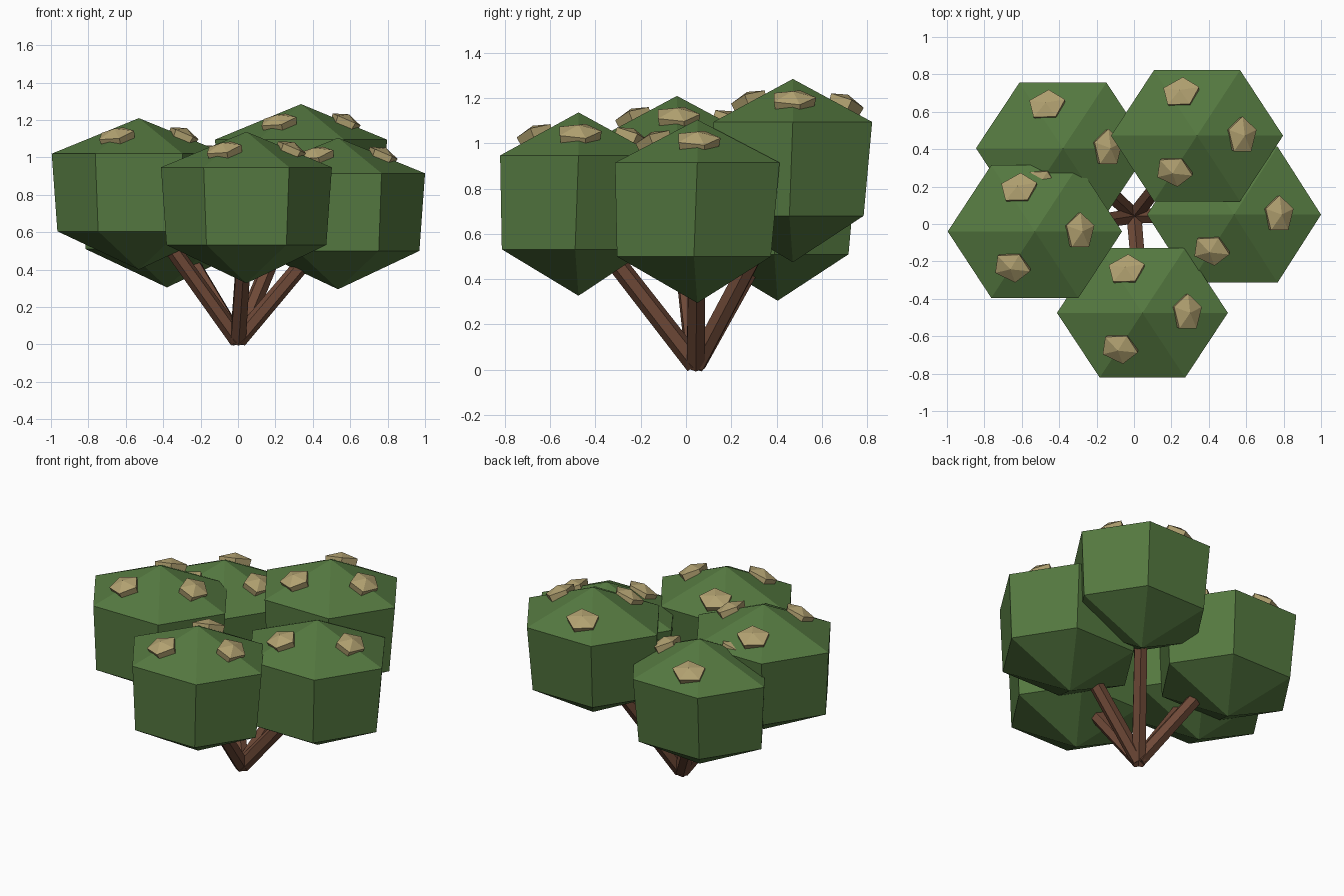
import bpy, bmesh, math
from mathutils import Vector, Matrix

if "Cube" in bpy.data.objects:
    bpy.data.objects.remove(bpy.data.objects["Cube"])


def material(name, rgb):
    m = bpy.data.materials.new(name)
    m.diffuse_color = (*rgb, 1)
    m.use_nodes = True
    m.node_tree.nodes["Principled BSDF"].inputs["Base Color"].default_value = m.diffuse_color
    return m


LEAF = material("leaf green", (0.089, 0.188, 0.051))
BARK = material("bark brown", (0.155, 0.066, 0.038))
TAN = material("tan fruit", (0.445, 0.36, 0.165))


def finish(bm, name, mat, matrix=Matrix()):
    bmesh.ops.recalc_face_normals(bm, faces=bm.faces)
    me = bpy.data.meshes.new(name)
    bm.to_mesh(me)
    bm.free()
    me.materials.append(mat)
    ob = bpy.data.objects.new(name, me)
    ob.matrix_world = matrix
    bpy.context.collection.objects.link(ob)
    return ob


def lump(name, mat, sides, rx, ry, top, upper, lower, bottom, taper, shift, matrix):
    """Faceted blob: apex, two rings, bottom apex."""
    bm = bmesh.new()
    rings = []
    for z, k, dy in ((upper, 1, 0), (lower, taper, shift)):
        rings.append([bm.verts.new((rx * k * math.cos(a), ry * k * math.sin(a) + dy, z))
                      for a in (2 * math.pi * i / sides for i in range(sides))])
    t = bm.verts.new((0, 0, top))
    b = bm.verts.new((0, 0, bottom))
    u, l = rings
    for i in range(sides):
        j = (i + 1) % sides
        bm.faces.new((u[i], u[j], t))
        bm.faces.new((l[i], l[j], u[j], u[i]))
        bm.faces.new((l[j], l[i], b))
    return finish(bm, name, mat, matrix)


# name, centre x, centre y, top z, radius x, radius y
CLUMPS = [
    ("left", -0.53, -0.04, 1.21, 0.466, 0.41),
    ("back_left", -0.38, 0.405, 1.115, 0.465, 0.405),
    ("front", 0.045, -0.475, 1.137, 0.457, 0.40),
    ("right", 0.535, 0.05, 1.105, 0.465, 0.42),
    ("back_right", 0.337, 0.472, 1.285, 0.46, 0.405),
]
# offsets and long-axis angles of the three fruits on every clump
FRUITS = [(-0.085, 0.225, 15), (0.235, 0.0, 90), (-0.12, -0.185, -10)]
BASE = Vector((0, 0.043, 0.022))

for name, cx, cy, top, rx, ry in CLUMPS:
    # foliage clump
    lump("foliage_" + name, LEAF, 6, rx, ry, 0, -0.19, -0.605, -0.81, 0.935, -0.015,
         Matrix.Translation((cx, cy, top)))

    # branch from the shared foot into the clump
    end = Vector((cx, cy, top - 0.45))
    d = end - BASE
    bm = bmesh.new()
    bmesh.ops.create_cone(bm, cap_ends=True, segments=6, radius1=0.046,
                          radius2=0.042, depth=d.length)
    finish(bm, "branch_" + name, BARK,
           Matrix.Translation((BASE + end) / 2) @ d.to_track_quat('Z', 'Y').to_matrix().to_4x4())

    # fruits lying on the sloping top
    for n, (ox, oy, ang) in enumerate(FRUITS):
        r = math.hypot(ox / rx, oy / ry)
        z = top - 0.20 * r
        normal = Vector((ox * 0.43 / math.hypot(ox, oy), oy * 0.43 / math.hypot(ox, oy), 1))
        tilt = Vector((0, 0, 1)).rotation_difference(normal).to_matrix().to_4x4()
        lump(f"fruit_{name}_{n + 1}", TAN, 5, 0.103, 0.085, 0.052, 0.022, -0.035, -0.06,
             0.9, 0, Matrix.Translation((cx + ox, cy + oy, z)) @ tilt
             @ Matrix.Rotation(math.radians(ang), 4, 'Z'))
